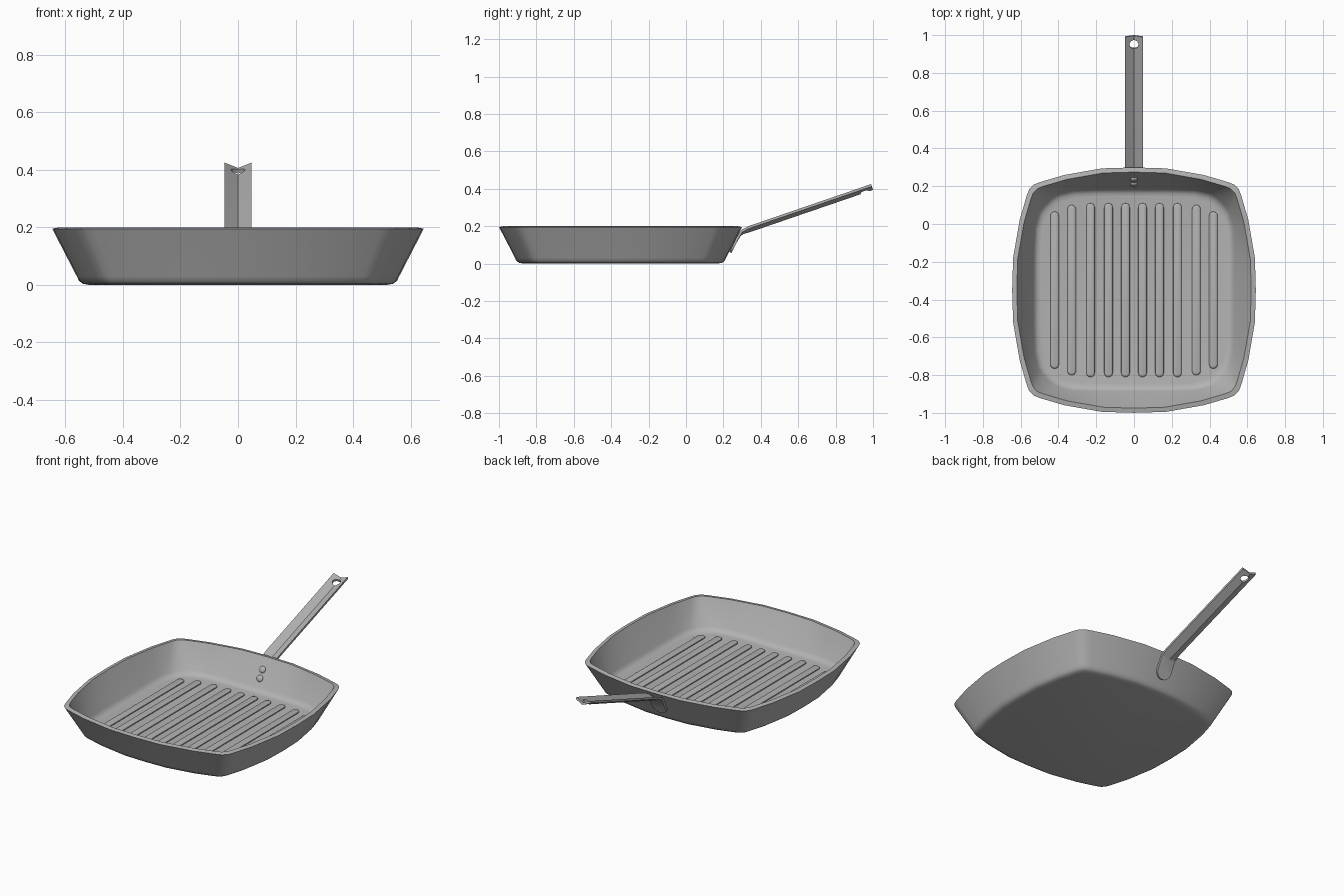
import bpy, bmesh, math
from mathutils import Vector

cube = bpy.data.objects.get("Cube")
if cube:
    bpy.data.objects.remove(cube, do_unlink=True)

iron = bpy.data.materials.new("grey iron")
iron.use_nodes = True
iron.diffuse_color = (0.45, 0.45, 0.45, 1)
iron.node_tree.nodes["Principled BSDF"].inputs["Base Color"].default_value = (0.45, 0.45, 0.45, 1)

CY = -0.35        # centre of the pan body along y
FLOOR = 0.025     # height of the cooking surface


def finish(name, bm, angle=35):
    bmesh.ops.recalc_face_normals(bm, faces=bm.faces)
    mesh = bpy.data.meshes.new(name)
    bm.to_mesh(mesh)
    bm.free()
    ob = bpy.data.objects.new(name, mesh)
    bpy.context.collection.objects.link(ob)
    mesh.materials.append(iron)
    bpy.ops.object.select_all(action='DESELECT')
    ob.select_set(True)
    bpy.context.view_layer.objects.active = ob
    bpy.ops.object.shade_smooth_by_angle(angle=math.radians(angle))
    return ob


def loft(bm, rings):
    """Skin closed rings of points and cap both ends."""
    rows = [[bm.verts.new(p) for p in ring] for ring in rings]
    n = len(rows[0])
    for a, b in zip(rows, rows[1:]):
        for i in range(n):
            j = (i + 1) % n
            bm.faces.new((a[i], a[j], b[j], b[i]))
    bm.faces.new(rows[0])
    bm.faces.new(rows[-1])


def full_outline(octant):
    """Mirror an eighth of the outline into the whole bulged square."""
    quarter = octant + [(y, x) for x, y in reversed(octant[1:-1])]
    pts = []
    for k in range(4):
        for x, y in quarter:
            for _ in range(k):
                x, y = -y, x
            pts.append((x, y))
    return pts


def ring(outline, scale, z):
    return [(x * scale, CY + y * scale * 1.007, z) for x, y in outline]


# Pan body: outer wall, sloped rim, inner wall and floor
outer = full_outline([(0.645, 0), (0.64, 0.17), (0.605, 0.37),
                      (0.567, 0.50), (0.555, 0.53), (0.543, 0.543)])
inner = full_outline([(0.50, 0), (0.50, 0.18), (0.495, 0.31),
                      (0.475, 0.385), (0.455, 0.415), (0.435, 0.435)])
bm = bmesh.new()
loft(bm, [ring(outer, 0.80, 0.0), ring(outer, 0.835, 0.004),
          ring(outer, 0.855, 0.013), ring(outer, 0.868, 0.03),
          ring(outer, 1.0, 0.195), ring(outer, 0.962, 0.2),
          ring(inner, 1.065, 0.05), ring(inner, 1.045, 0.036),
          ring(inner, 1.02, 0.028), ring(inner, 0.985, FLOOR)])
finish("pan_body", bm, 40)


# Grill ribs: long rounded bars, shorter towards the sides
def capsule(x, half, r, z, n=8):
    pts = []
    for sign in (1, -1):
        for i in range(n + 1):
            a = math.pi * i / n
            pts.append((x + sign * r * math.cos(a),
                        CY + sign * (half - 0.022 + r * math.sin(a)), z))
    return pts


for i, (x, half) in enumerate([(0.045, 0.46), (0.135, 0.46), (0.23, 0.46),
                               (0.33, 0.45), (0.42, 0.415)]):
    for side, s in (("left", 1), ("right", -1)):
        bm = bmesh.new()
        loft(bm, [capsule(s * x, half, 0.023, FLOOR - 0.004),
                  capsule(s * x, half, 0.022, FLOOR + 0.005),
                  capsule(s * x, half, 0.018, FLOOR + 0.009),
                  capsule(s * x, half, 0.011, FLOOR + 0.011)])
        finish(f"grill_rib_{side}_{i + 1}", bm)

# Handle: folded strip running up the back wall and out; (y, z, half width, fold depth)
stations = [(0.232, 0.062, 0.014, 0), (0.236, 0.070, 0.030, 0),
            (0.243, 0.085, 0.043, 0), (0.250, 0.100, 0.047, 0),
            (0.281, 0.155, 0.047, 0.002), (0.300, 0.169, 0.047, 0.012),
            (0.340, 0.181, 0.047, 0.020), (0.880, 0.366, 0.047, 0.020),
            (0.996, 0.406, 0.047, 0.020)]
THICK = 0.013
rings = []
for i, (y, z, w, d) in enumerate(stations):
    p, q = stations[max(i - 1, 0)], stations[min(i + 1, len(stations) - 1)]
    t = Vector((0, q[0] - p[0], q[1] - p[1])).normalized()
    down = Vector((0, t.z, -t.y))
    c = Vector((0, y, z))
    top = [c + Vector((x, 0, 0)) - down * h for x, h in ((-w, d), (0, 0), (w, d))]
    rings.append(top + [v + down * THICK for v in reversed(top)])
bm = bmesh.new()
loft(bm, rings)
handle = finish("handle", bm, 25)

# Hanging hole near the handle end
bpy.ops.mesh.primitive_cylinder_add(vertices=24, radius=0.024, depth=0.3,
                                    location=(0, 0.952, 0.39),
                                    rotation=(math.radians(18.9), 0, 0))
cutter = bpy.context.object
cutter.name = "hole_cutter"
cutter.hide_render = True
mod = handle.modifiers.new("hole", 'BOOLEAN')
mod.operation = 'DIFFERENCE'
mod.solver = 'EXACT'
mod.object = cutter
bpy.ops.object.select_all(action='DESELECT')
handle.select_set(True)
bpy.context.view_layer.objects.active = handle
bpy.ops.object.modifier_apply(modifier="hole")
bpy.data.objects.remove(cutter, do_unlink=True)

# Two rivet heads on the inner back wall
slope = math.atan2(0.155, 0.086)
for name, y, z in (("upper", 0.236, 0.136), ("lower", 0.211, 0.092)):
    bpy.ops.mesh.primitive_uv_sphere_add(segments=20, ring_count=10, radius=1,
                                         location=(0, y, z), rotation=(slope, 0, 0))
    rivet = bpy.context.object
    rivet.name = f"rivet_{name}"
    rivet.scale = (0.02, 0.02, 0.011)
    rivet.data.materials.append(iron)
    bpy.ops.object.shade_smooth_by_angle(angle=math.radians(40))
